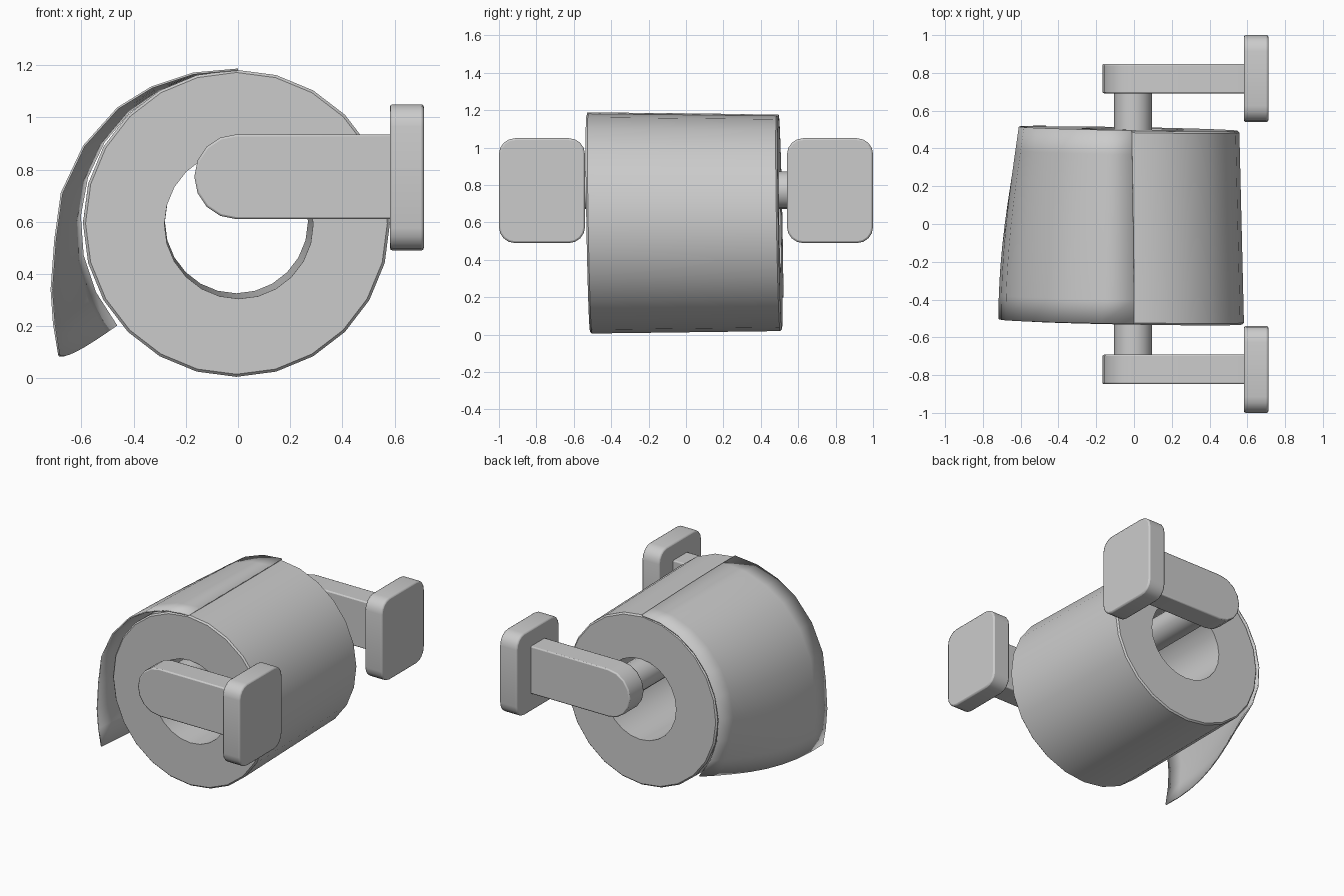
import bpy, bmesh, math
from math import sin, cos, pi

if "Cube" in bpy.data.objects:
    bpy.data.objects.remove(bpy.data.objects["Cube"])


def finish(name, bm, bevel=0.0, angle=40):
    bmesh.ops.recalc_face_normals(bm, faces=bm.faces)
    me = bpy.data.meshes.new(name)
    bm.to_mesh(me)
    bm.free()
    ob = bpy.data.objects.new(name, me)
    bpy.context.collection.objects.link(ob)
    if bevel:
        m = ob.modifiers.new("edge_bevel", 'BEVEL')
        m.width, m.segments = bevel, 2
        m.limit_method, m.angle_limit = 'ANGLE', math.radians(50)
    bpy.ops.object.select_all(action='DESELECT')
    ob.select_set(True)
    bpy.context.view_layer.objects.active = ob
    bpy.ops.object.shade_smooth_by_angle(angle=math.radians(angle))
    return ob


def prism(name, outline, offset, bevel):
    """Extrude a closed 3D outline along an offset vector."""
    bm = bmesh.new()
    face = bm.faces.new([bm.verts.new(p) for p in outline])
    res = bmesh.ops.extrude_face_region(bm, geom=[face])
    verts = [v for v in res["geom"] if isinstance(v, bmesh.types.BMVert)]
    bmesh.ops.translate(bm, verts=verts, vec=offset)
    return finish(name, bm, bevel)


def arc(cx, cy, r, a0, a1, n):
    return [(cx + r * cos(a0 + (a1 - a0) * i / n),
             cy + r * sin(a0 + (a1 - a0) * i / n)) for i in range(n + 1)]


def skew(x, y, z):
    """The roll hangs slightly crooked on its rod."""
    return (x, y - 0.017 * (z - 0.59) - 0.017 * x, z)


# Paper roll: a thick tube, slightly tapered to the back
bm = bmesh.new()
N = 24
# (y, radius, centre x, centre z)
section = [(-0.523, 0.578, -0.006, 0.594), (-0.513, 0.588, -0.006, 0.594),
           (0.493, 0.576, -0.018, 0.595), (0.503, 0.566, -0.018, 0.595),
           (0.503, 0.274, -0.006, 0.600), (-0.523, 0.285, 0.003, 0.590)]
rings = [[bm.verts.new(skew(cx + r * cos(2 * pi * i / N), y, cz + r * sin(2 * pi * i / N)))
          for i in range(N)] for y, r, cx, cz in section]
for a, b in zip(rings, rings[1:] + rings[:1]):
    for i in range(N):
        j = (i + 1) % N
        bm.faces.new((a[i], a[j], b[j], b[i]))
finish("paper_roll", bm)

# Loose sheet: flares away at the front, hugs the roll at the back
front = [(0.0, 1.183), (-0.17, 1.168), (-0.33, 1.115), (-0.46, 1.035), (-0.59, 0.89),
         (-0.675, 0.71), (-0.70, 0.53), (-0.714, 0.34), (-0.705, 0.21), (-0.685, 0.09)]
back = []
for k in range(len(front)):
    s = k / (len(front) - 1)
    a = math.radians(90 + 131 * s)
    r = 0.577 + 0.012 * sin(pi * s) + 0.024 * s ** 3
    back.append((-0.012 + r * cos(a), 0.595 + r * sin(a)))
bm = bmesh.new()
M = 8
grid = []
for i in range(M + 1):
    t = i / M
    w = sin(t * pi / 2)
    row = []
    for k, (f, b) in enumerate(zip(front, back)):
        s = k / (len(front) - 1)
        x = b[0] + (f[0] - b[0]) * w
        z = b[1] + (f[1] - b[1]) * w - 0.02 * s * s * sin(pi * t)
        row.append(bm.verts.new(skew(x, 0.505 - 1.025 * t, z)))
    grid.append(row)
for a, b in zip(grid, grid[1:]):
    for k in range(len(front) - 1):
        bm.faces.new((a[k], a[k + 1], b[k + 1], b[k]))
sheet = finish("loose_sheet", bm, angle=60)
solid = sheet.modifiers.new("thickness", 'SOLIDIFY')
solid.thickness, solid.offset = 0.008, 0

# Rod through the roll
prism("rod", [(x, -0.70, z) for x, z in arc(-0.005, 0.773, 0.1, 0, 2 * pi, 20)[:-1]],
      (0, 1.40, 0), 0.006)

# Arms and wall plates, one pair per side
for side, tag in ((-1, "front"), (1, "back")):
    arm = [(0.59, 0.61), (0.59, 0.935)] + arc(-0.005, 0.7725, 0.1625, pi / 2, 3 * pi / 2, 8)
    prism(tag + "_arm", [(x, side * 0.692, z) for x, z in arm], (0, side * 0.156, 0), 0.008)

    R, plate = 0.085, []
    for q, (y, z) in enumerate(((1 - R, 1.05 - R), (0.54 + R, 1.05 - R),
                                (0.54 + R, 0.49 + R), (1 - R, 0.49 + R))):
        plate += arc(y, z, R, q * pi / 2, (q + 1) * pi / 2, 4)
    prism(tag + "_wall_plate", [(0.582, side * y, z) for y, z in plate], (0.13, 0, 0), 0.01)
